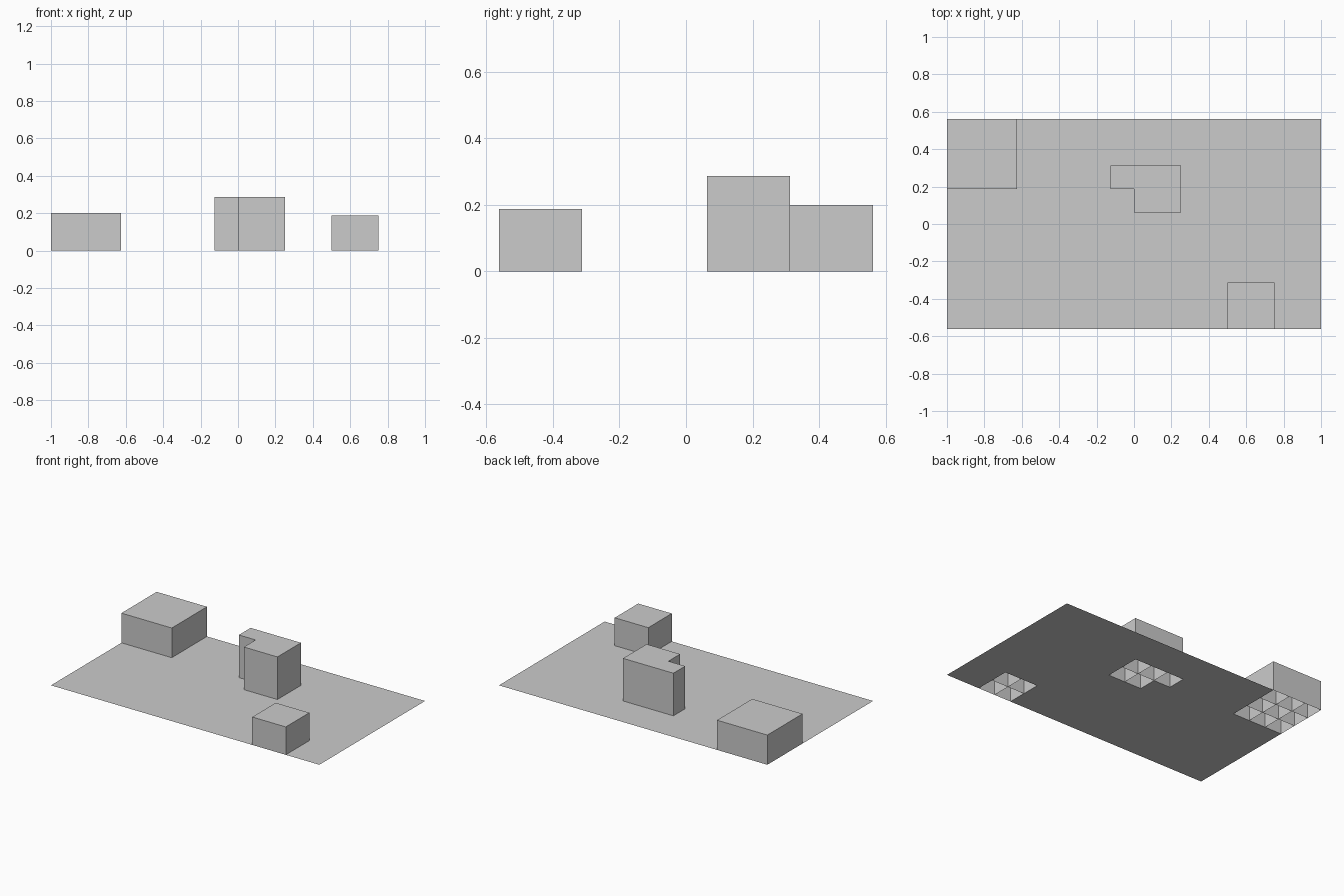
import bpy
import bmesh
from mathutils import Matrix

if "Cube" in bpy.data.objects:
    bpy.data.objects.remove(bpy.data.objects["Cube"])

CELL = 0.125
COLS, ROWS = 16, 9

# Groups of raised grid cells: (height, set of (column, row) from front left)
BLOCKS = [
    (0.20, {(c, r) for c in range(3) for r in range(6, 9)}),            # corner block
    (0.287, {(7, 6), (8, 6), (9, 6), (8, 5), (9, 5)}),                  # L-shaped tower
    (0.188, {(c, r) for c in range(12, 14) for r in range(2)}),         # front block
]


def cell_of(face):
    p = face.calc_center_median()
    return (int((p.x + COLS * CELL / 2) / CELL), int((p.y + ROWS * CELL / 2) / CELL))


# Flat ground sheet, one face per cell
bm = bmesh.new()
bmesh.ops.create_grid(bm, x_segments=COLS, y_segments=ROWS, size=1,
                      matrix=Matrix.Diagonal((1, ROWS / COLS, 1, 1)))

# Raise each block cell by cell, leaving hollow undersides with dividing walls
for height, cells in BLOCKS:
    faces = [f for f in bm.faces if abs(f.calc_center_median().z) < 1e-6
             and abs(f.normal.z) > 0.5 and cell_of(f) in cells]
    tops = bmesh.ops.extrude_discrete_faces(bm, faces=faces)["faces"]
    for v in {v for f in tops for v in f.verts}:
        v.co.z = height

mesh = bpy.data.meshes.new("ground_with_blocks")
bm.to_mesh(mesh)
bm.free()
obj = bpy.data.objects.new("ground_with_blocks", mesh)
bpy.context.collection.objects.link(obj)
